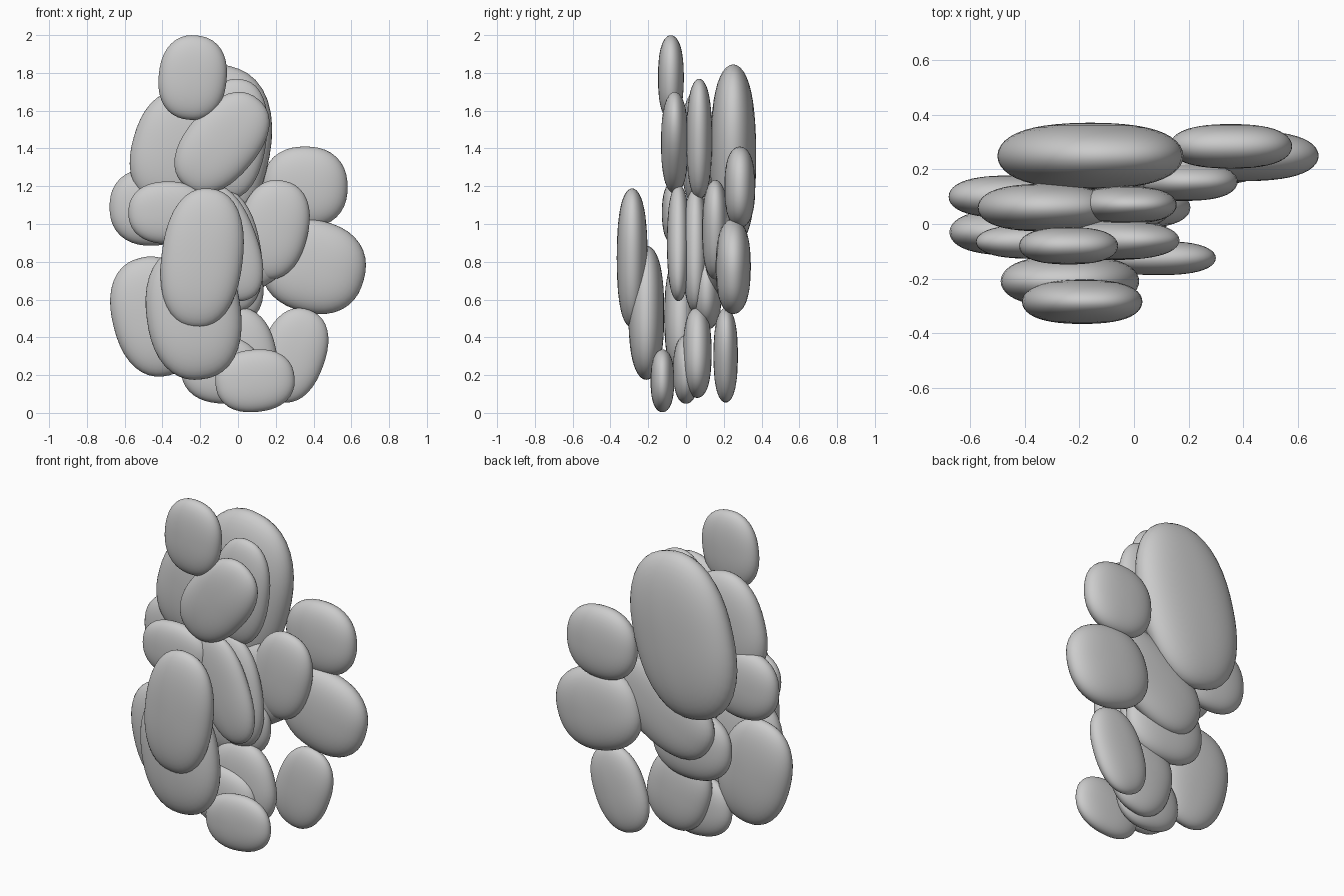
import bpy, bmesh, math
from mathutils import Matrix

if "Cube" in bpy.data.objects:
    bpy.data.objects.remove(bpy.data.objects["Cube"])

ROUND = 2.3  # outline exponent: 2 is an ellipse, more is squarer


def pebble(name, x, y, z, rx, rz, lean):
    """Flat rounded pebble facing -y; lean tips its top toward +x."""
    depth = 0.38 * min(rx, rz)  # thickness follows the narrow width
    bm = bmesh.new()
    bmesh.ops.create_uvsphere(bm, u_segments=40, v_segments=24, radius=1)
    for v in bm.verts:
        # swap axes so the poles face front and back, square the outline, flatten the faces
        a, b, d = v.co
        r = math.hypot(a, b)
        k = r / (abs(a) ** ROUND + abs(b) ** ROUND) ** (1 / ROUND) if r > 1e-5 else 1
        v.co = (a * k * rx, d * (1.2 - 0.2 * d * d) * depth, b * k * rz)
    bm.transform(Matrix.Translation((x, y, z)) @ Matrix.Rotation(math.radians(lean), 4, 'Y'))
    bmesh.ops.recalc_face_normals(bm, faces=bm.faces)
    mesh = bpy.data.meshes.new(name)
    bm.to_mesh(mesh)
    bm.free()
    for p in mesh.polygons:
        p.use_smooth = True
    bpy.context.collection.objects.link(bpy.data.objects.new(name, mesh))


# upper group: x, y, z, half width, half height, lean
pebble("top_pebble", -0.24, -0.08, 1.775, 0.18, 0.224, 6)
pebble("upper_back_pebble", -0.16, 0.25, 1.36, 0.32, 0.49, 14)
pebble("upper_left_pebble", -0.33, 0.06, 1.4, 0.23, 0.31, 16)
pebble("upper_front_pebble", -0.085, -0.06, 1.43, 0.19, 0.3, 40)
pebble("upper_inner_pebble", -0.03, 0.07, 1.45, 0.18, 0.32, 8)

# right side
pebble("right_upper_pebble", 0.355, 0.285, 1.195, 0.225, 0.215, 0)
pebble("right_middle_pebble", 0.4, 0.25, 0.775, 0.275, 0.245, 15)
pebble("right_lower_pebble", 0.29, 0.21, 0.305, 0.17, 0.255, 20)
pebble("right_inner_pebble", 0.185, 0.155, 0.97, 0.185, 0.265, 14)

# left side
pebble("left_back_pebble", -0.46, 0.1, 1.09, 0.22, 0.205, 0)
pebble("left_front_pebble", -0.37, -0.065, 1.06, 0.21, 0.165, 0)
pebble("left_lower_pebble", -0.44, -0.03, 0.51, 0.225, 0.32, -14)

# front stack
pebble("front_pebble", -0.19, -0.285, 0.82, 0.215, 0.37, 7)
pebble("front_lower_pebble", -0.235, -0.21, 0.53, 0.25, 0.355, -7)

# centre
pebble("centre_front_pebble", -0.06, -0.04, 0.9, 0.16, 0.32, -20)
pebble("centre_middle_pebble", -0.06, 0.05, 0.86, 0.18, 0.33, -10)
pebble("centre_back_pebble", 0.02, 0.18, 0.86, 0.225, 0.35, 58)
pebble("centre_low_pebble", -0.12, 0.11, 0.65, 0.255, 0.21, 0)

# bottom
pebble("bottom_front_pebble", 0.09, -0.125, 0.17, 0.21, 0.165, -6)
pebble("bottom_middle_pebble", -0.09, 0.0, 0.23, 0.21, 0.18, 6)
pebble("bottom_back_pebble", 0.0, 0.06, 0.32, 0.2, 0.24, -15)
